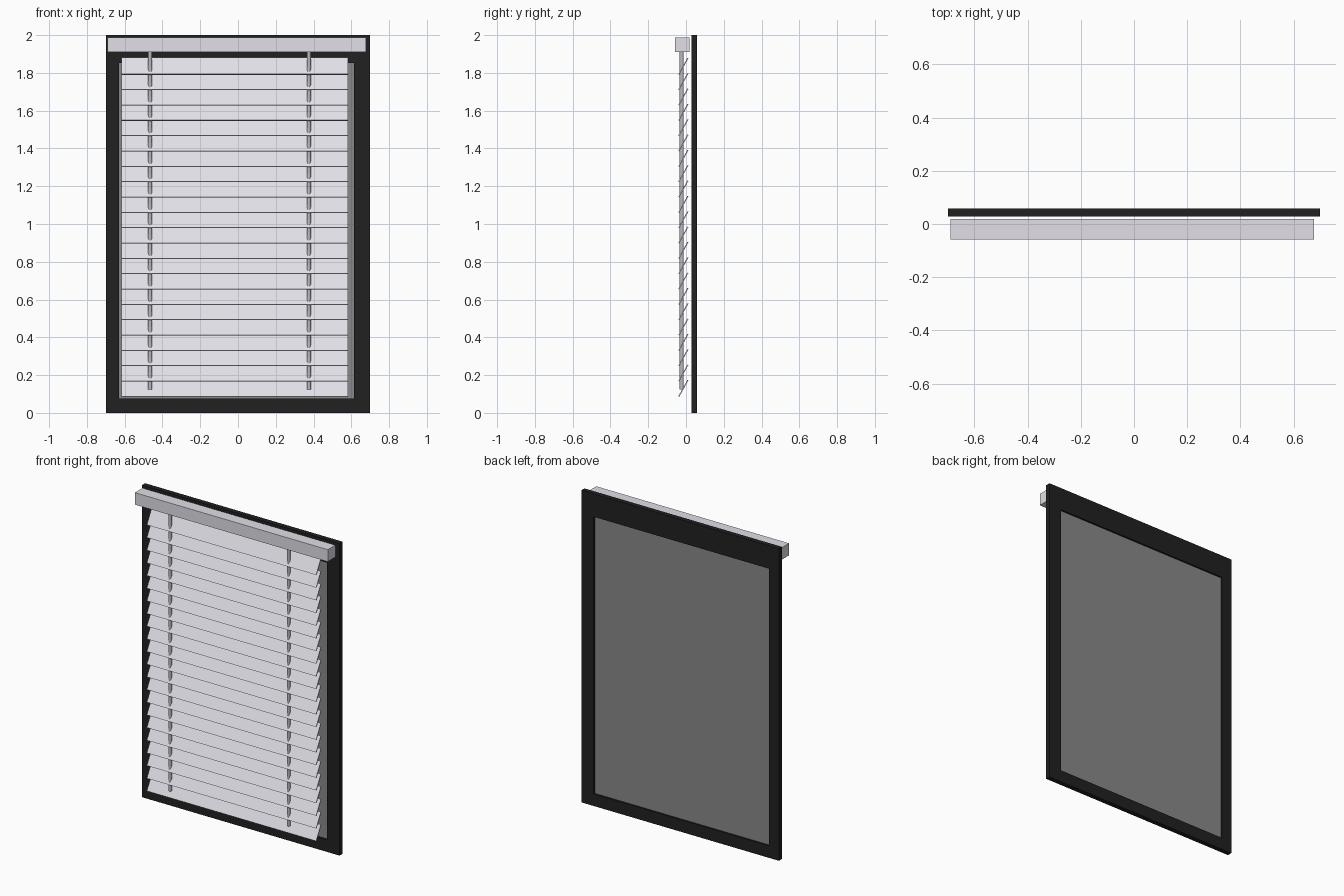
import bpy, bmesh, math
from mathutils import Matrix

if "Cube" in bpy.data.objects:
    bpy.data.objects.remove(bpy.data.objects["Cube"])


def material(name, rgb):
    m = bpy.data.materials.new(name)
    m.diffuse_color = (*rgb, 1)
    m.use_nodes = True
    m.node_tree.nodes["Principled BSDF"].inputs["Base Color"].default_value = m.diffuse_color
    return m


black = material("black_frame", (0.015, 0.015, 0.015))
glass = material("grey_glass", (0.25, 0.25, 0.25))
white = material("pale_slat", (0.76, 0.74, 0.80))
cord_grey = material("cord_grey", (0.5, 0.49, 0.52))


def finish(name, bm, mat):
    bmesh.ops.recalc_face_normals(bm, faces=bm.faces)
    mesh = bpy.data.meshes.new(name)
    bm.to_mesh(mesh)
    bm.free()
    mesh.materials.append(mat)
    obj = bpy.data.objects.new(name, mesh)
    bpy.context.collection.objects.link(obj)
    return obj


def box(name, x, y, z, mat):
    bm = bmesh.new()
    centre = [(a + b) / 2 for a, b in (x, y, z)]
    size = [b - a for a, b in (x, y, z)]
    bmesh.ops.create_cube(bm, size=1, matrix=Matrix.Translation(centre) @ Matrix.Diagonal((*size, 1)))
    return finish(name, bm, mat)


# Window frame: outer rectangle joined to the opening, extruded in depth
outer = [(-0.70, 0), (0.70, 0), (0.70, 2), (-0.70, 2)]
inner = [(-0.63, 0.077), (0.613, 0.077), (0.613, 1.853), (-0.63, 1.853)]
bm = bmesh.new()
vo, vi = [[bm.verts.new((x, 0.028, z)) for x, z in ring] for ring in (outer, inner)]
for i in range(4):
    j = (i + 1) % 4
    bm.faces.new((vo[i], vo[j], vi[j], vi[i]))
ext = bmesh.ops.extrude_face_region(bm, geom=bm.faces[:], use_keep_orig=True)
moved = [g for g in ext["geom"] if isinstance(g, bmesh.types.BMVert)]
bmesh.ops.translate(bm, verts=moved, vec=(0, 0.031, 0))
finish("window_frame", bm, black)

# Glass pane set inside the frame
box("glass_pane", (-0.63, 0.613), (0.040, 0.048), (0.077, 1.853), glass)

# Head rail
box("head_rail", (-0.69, 0.677), (-0.058, 0.019), (1.91, 1.987), white)

# Tilted slats, lower edge towards the front
for i in range(22):
    slat = box(f"slat_{i + 1}", (-0.6, 0.6), (-0.003, 0.003), (-0.05, 0.05), white)
    slat.location = (-0.018, -0.014, 0.13 + i * 0.0812)
    slat.rotation_euler.x = -math.radians(29)

# Lift cords running through the slats
for name, x in (("left_cord", -0.465), ("right_cord", 0.375)):
    bm = bmesh.new()
    bmesh.ops.create_cone(bm, cap_ends=True, segments=16, radius1=0.011, radius2=0.011,
                          depth=1.79, matrix=Matrix.Translation((x, -0.023, 1.02)))
    cord = finish(name, bm, cord_grey)
    bpy.ops.object.select_all(action="DESELECT")
    cord.select_set(True)
    bpy.context.view_layer.objects.active = cord
    bpy.ops.object.shade_smooth_by_angle()
